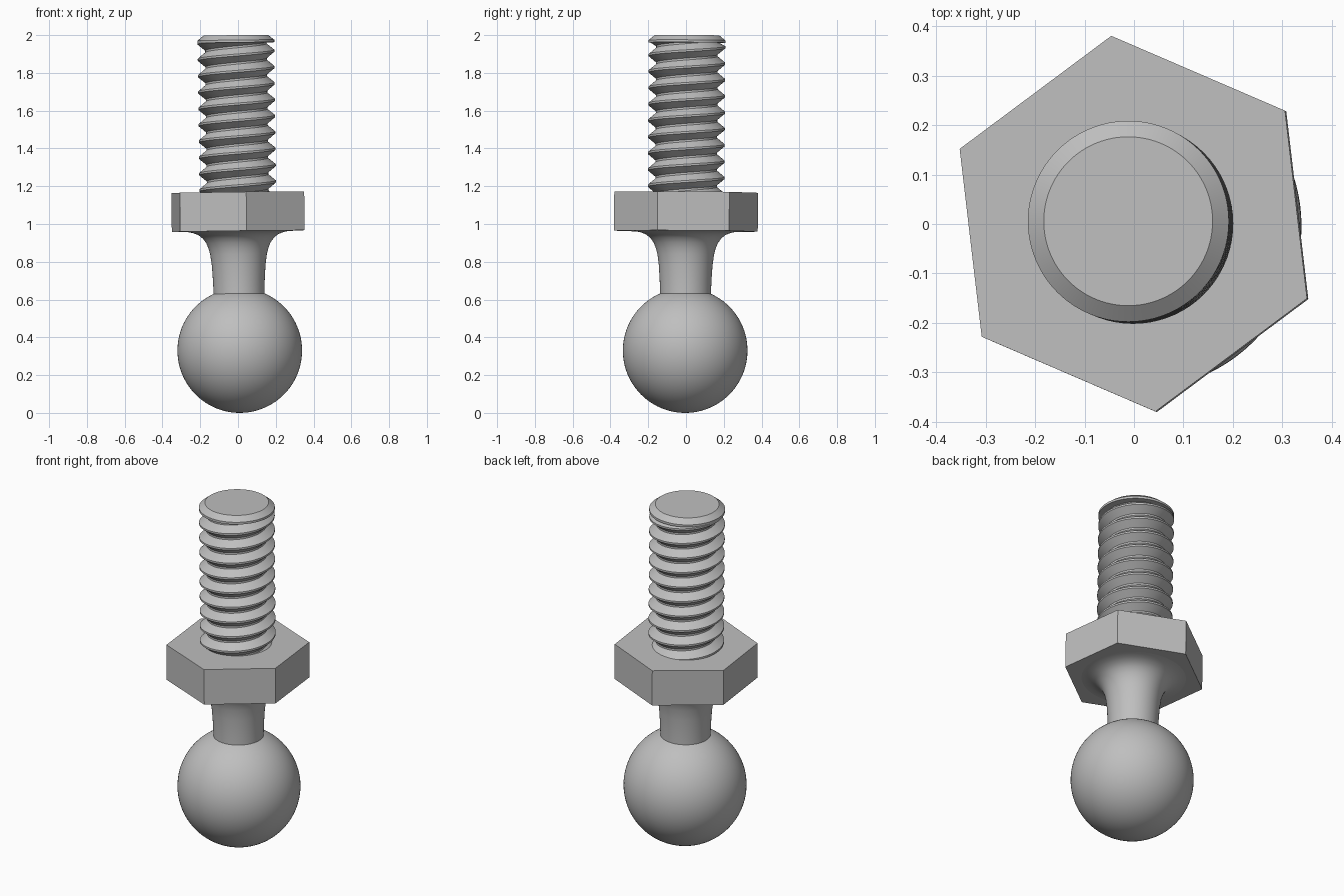
import bpy
import bmesh
import math
from mathutils import Matrix, Vector

cube = bpy.data.objects.get("Cube")
if cube:
    bpy.data.objects.remove(cube, do_unlink=True)

# Plain grey metal
steel = bpy.data.materials.new("grey_steel")
steel.use_nodes = True
grey = (0.52, 0.52, 0.52, 1)
steel.diffuse_color = grey
steel.node_tree.nodes["Principled BSDF"].inputs["Base Color"].default_value = grey

# The whole stud leans very slightly about the middle of the hexagon
pivot = Vector((0, 0, 1.065))
axis = Vector((-0.0126, 0.006, 1))
lean = (Matrix.Translation(pivot)
        @ Vector((0, 0, 1)).rotation_difference(axis).to_matrix().to_4x4()
        @ Matrix.Translation(-pivot))


def finish(name, bm, angle=30):
    """Turn a bmesh into a leaning, shaded object."""
    bm.transform(lean)
    mesh = bpy.data.meshes.new(name)
    bm.to_mesh(mesh)
    bm.free()
    mesh.materials.append(steel)
    mesh.shade_smooth()
    mesh.set_sharp_from_angle(angle=math.radians(angle))
    obj = bpy.data.objects.new(name, mesh)
    bpy.context.collection.objects.link(obj)
    return obj


def lathe(name, profile, sides=96, turn=0.0, angle=30):
    """Revolve (radius, height) points, listed upward, and cap both ends."""
    bm = bmesh.new()
    rings = []
    for r, z in profile:
        rings.append([bm.verts.new((r * math.cos(turn + math.tau * i / sides),
                                    r * math.sin(turn + math.tau * i / sides), z))
                      for i in range(sides)])
    for low, high in zip(rings, rings[1:]):
        for i in range(sides):
            k = (i + 1) % sides
            bm.faces.new((low[i], low[k], high[k], high[i]))
    bm.faces.new(list(reversed(rings[0])))
    bm.faces.new(rings[-1])
    return finish(name, bm, angle)


# Ball
bm = bmesh.new()
bmesh.ops.create_uvsphere(bm, u_segments=96, v_segments=48, radius=0.33,
                          matrix=Matrix.Translation((0, 0, 0.33)))
finish("ball", bm)

# Flared neck
lathe("neck", [(0.135, 0.58), (0.135, 0.64), (0.137, 0.70), (0.142, 0.78),
               (0.150, 0.84), (0.158, 0.87), (0.170, 0.90), (0.188, 0.925),
               (0.210, 0.943), (0.240, 0.955), (0.270, 0.961), (0.300, 0.964)],
      angle=35)

# Hexagonal collar
lathe("hex_collar", [(0.383, 0.962), (0.383, 1.168)], sides=6,
      turn=math.radians(36.7))

# Chamfered tip of the shank
lathe("shank_tip", [(0.2035, 1.96), (0.2035, 1.973), (0.171, 1.999)], angle=20)

# Right-handed screw thread, as one helical skin
PITCH, CREST, ROOT, SIDES = 0.0865, 0.203, 0.163, 72
tooth = [(-0.06, CREST), (0.06, CREST), (0.44, ROOT), (0.56, ROOT)]
bm = bmesh.new()
columns = []
for i in range(SIDES):
    a = math.tau * i / SIDES
    column = []
    for turn in range(-12, 4):
        for offset, r in tooth:
            z = 1.915 + PITCH * (turn + offset + i / SIDES)
            z = min(max(z, 1.1), 1.965)
            column.append(bm.verts.new((r * math.cos(a), r * math.sin(a), z)))
    columns.append(column)
rows = len(columns[0])
for i in range(SIDES):
    last = i == SIDES - 1
    here = columns[i]
    there = columns[0] if last else columns[i + 1]
    step = len(tooth) if last else 0
    for j in range(rows - 1 - step):
        bm.faces.new((here[j], there[j + step], there[j + step + 1], here[j + 1]))
finish("screw_thread", bm)
